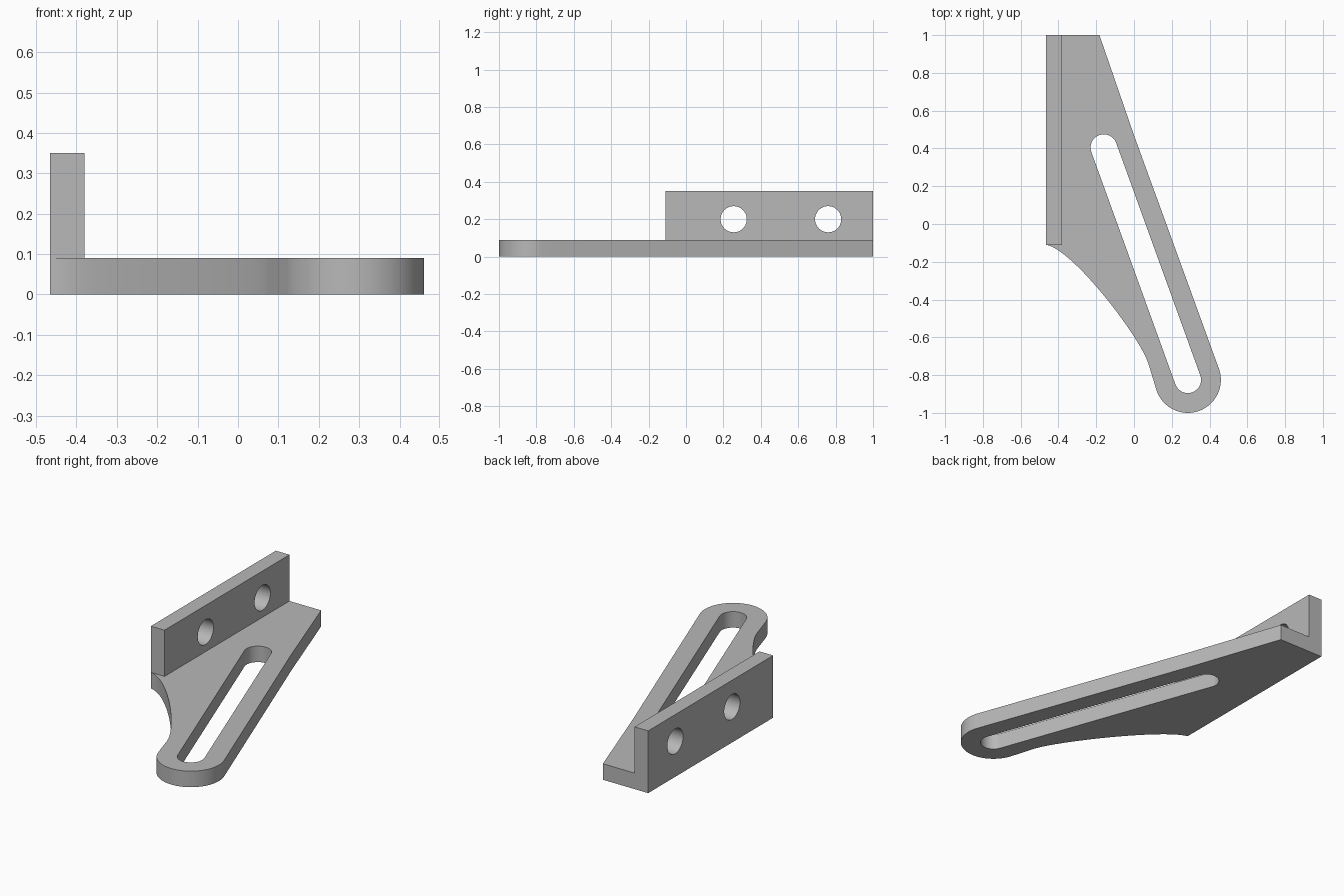
import bpy, bmesh, math
from math import cos, sin, pi
from mathutils import Vector
from mathutils.geometry import interpolate_bezier

cube = bpy.data.objects.get("Cube")
if cube:
    bpy.data.objects.remove(cube, do_unlink=True)

# Main dimensions
THICK, HEIGHT = 0.09, 0.35
BACK, FRONT = 1.0, -0.11
OUTER, INNER = -0.465, -0.38
TIP = Vector((0.285, -0.825))
SLOT_END = Vector((-0.16, 0.405))
TIP_R, HOLE_R = 0.175, 0.07
TILT = math.radians(20)

grey = bpy.data.materials.new("plain grey")
grey.use_nodes = True
colour = (0.48, 0.48, 0.48, 1)
grey.diffuse_color = colour
grey.node_tree.nodes["Principled BSDF"].inputs["Base Color"].default_value = colour


def arc(centre, radius, start, end, steps):
    angles = [start + (end - start) * i / steps for i in range(steps + 1)]
    return [centre + radius * Vector((cos(a), sin(a))) for a in angles]


def prism(name, points, low, high, axis="z"):
    """Extrude a closed profile along z, or along x with the profile in (y, z)."""
    place = (lambda p, h: (p[0], p[1], h)) if axis == "z" else (lambda p, h: (h, p[0], p[1]))
    bm = bmesh.new()
    face = bm.faces.new([bm.verts.new(place(p, low)) for p in points])
    extruded = bmesh.ops.extrude_face_region(bm, geom=[face])["geom"]
    shift = Vector(place((0, 0), high - low))
    bmesh.ops.translate(bm, vec=shift, verts=[v for v in extruded if isinstance(v, bmesh.types.BMVert)])
    bmesh.ops.recalc_face_normals(bm, faces=bm.faces)
    mesh = bpy.data.meshes.new(name)
    bm.to_mesh(mesh)
    bm.free()
    mesh.materials.append(grey)
    obj = bpy.data.objects.new(name, mesh)
    bpy.context.collection.objects.link(obj)
    return obj


def finish(obj, cutters):
    """Cut the openings, then smooth the round walls."""
    bpy.ops.object.select_all(action="DESELECT")
    obj.select_set(True)
    bpy.context.view_layer.objects.active = obj
    for cutter in cutters:
        cutter.hide_render = True
        mod = obj.modifiers.new("opening", "BOOLEAN")
        mod.operation, mod.solver, mod.object = "DIFFERENCE", "EXACT", cutter
        bpy.ops.object.modifier_apply(modifier=mod.name)
        bpy.data.objects.remove(cutter, do_unlink=True)
    bpy.ops.object.shade_smooth_by_angle(angle=math.radians(30))


# Base plate: straight back, slanted arm with a round tip, swept inner curve
sweep = interpolate_bezier(Vector((0.075, -0.735)), Vector((0.02, -0.58)),
                           Vector((-0.33, -0.13)), Vector((OUTER, FRONT)), 24)
outline = [Vector((OUTER, BACK)), Vector((-0.183, BACK)), Vector((0, 0.47))]
outline += arc(TIP, TIP_R, TILT, TILT - pi, 32)
outline += [p.to_2d() for p in sweep]
plate = prism("base_plate", outline, 0, THICK)

# Long adjustment slot along the arm
slot = arc(TIP, HOLE_R, TILT, TILT - pi, 20) + arc(SLOT_END, HOLE_R, TILT + pi, TILT, 20)
finish(plate, [prism("slot_cutter", slot, -0.1, THICK + 0.1)])

# Upright flange with two bolt holes
flange = prism("upright_flange", [(FRONT, THICK), (BACK, THICK), (BACK, HEIGHT), (FRONT, HEIGHT)],
               OUTER, INNER, "x")
holes = [prism("hole_cutter", arc(Vector((y, 0.2)), HOLE_R, 0, 2 * pi, 40)[:-1],
               OUTER - 0.1, INNER + 0.1, "x") for y in (0.255, 0.76)]
finish(flange, holes)
